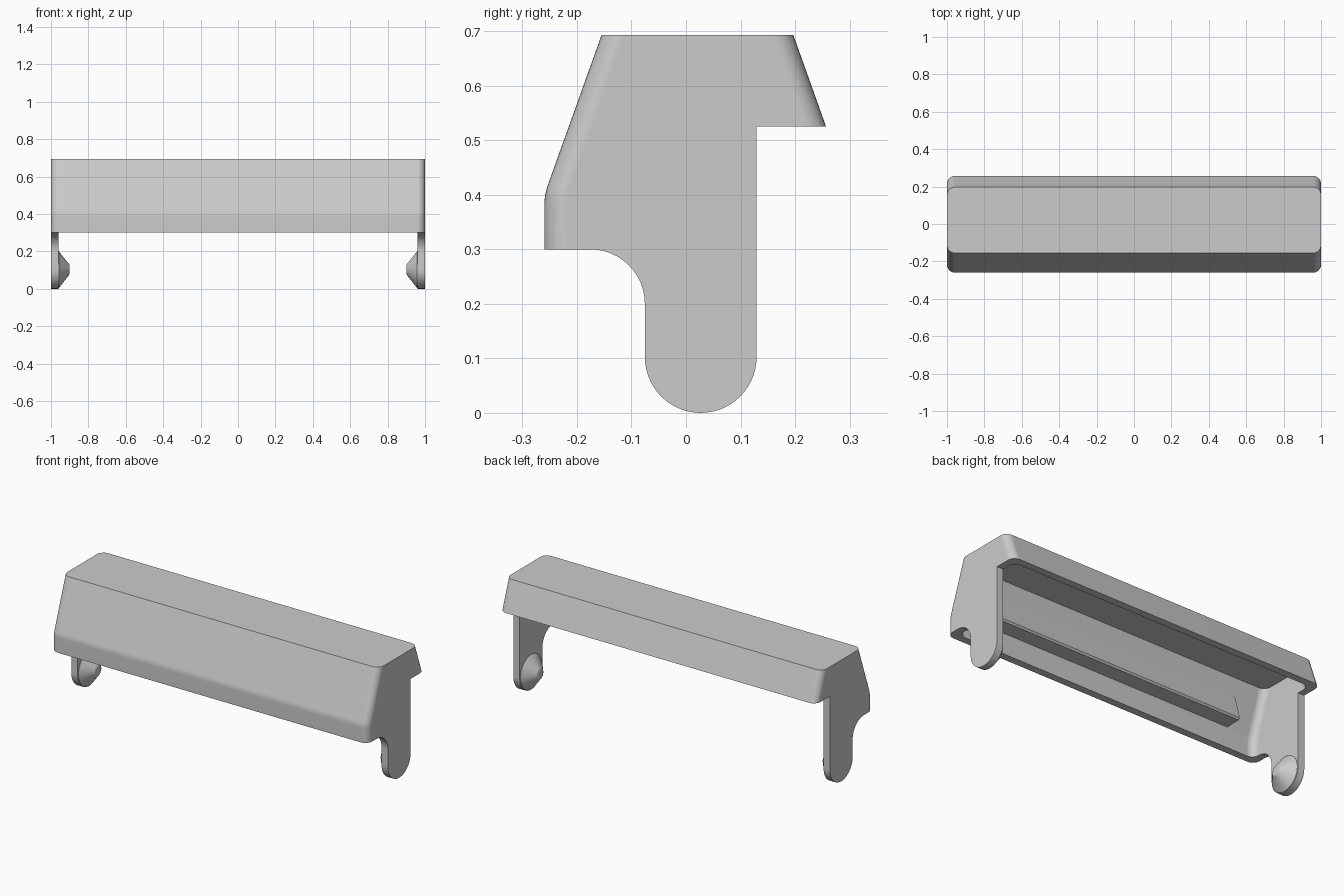
import bpy, bmesh, math

cube = bpy.data.objects.get("Cube")
if cube:
    bpy.data.objects.remove(cube, do_unlink=True)

grey = bpy.data.materials.new("plain grey")
grey.use_nodes = True
colour = (0.6, 0.6, 0.6, 1.0)
grey.diffuse_color = colour
grey.node_tree.nodes["Principled BSDF"].inputs["Base Color"].default_value = colour

TOP, WALL, RADIUS = 0.693, 0.04, 0.042
ARM_Y, ARM_R = 0.027, 0.1025


def finish(name, bm):
    bmesh.ops.recalc_face_normals(bm, faces=bm.faces)
    mesh = bpy.data.meshes.new(name)
    bm.to_mesh(mesh)
    bm.free()
    obj = bpy.data.objects.new(name, mesh)
    bpy.context.collection.objects.link(obj)
    mesh.materials.append(grey)
    return obj


def select(obj):
    bpy.ops.object.select_all(action='DESELECT')
    obj.select_set(True)
    bpy.context.view_layer.objects.active = obj


def smooth(obj, angle=25):
    select(obj)
    bpy.ops.object.shade_smooth_by_angle(angle=math.radians(angle))
    mod = obj.modifiers.new("flat normals", 'WEIGHTED_NORMAL')
    mod.keep_sharp = True


def rounded_rect(x, y0, y1, r, steps=8):
    pts = []
    for cx, cy, start in ((x - r, y1 - r, 0), (r - x, y1 - r, 90),
                          (r - x, y0 + r, 180), (x - r, y0 + r, 270)):
        for i in range(steps + 1):
            a = math.radians(start + 90 * i / steps)
            pts.append((cx + r * math.cos(a), cy + r * math.sin(a)))
    return pts


def hood_solid(name, inset, top, bottom):
    """Tapered block with rounded corners and a soft bend at the front."""
    bm = bmesh.new()
    rings = []
    slant = inset * 1.062
    for z in (bottom, 0.385, 0.4, 0.415, top):
        front = max(-0.26, -0.155 - 0.358 * (TOP - z))
        if z == 0.4:
            front += 0.0015
        back = 0.197 + 0.357 * (TOP - z)
        pts = rounded_rect(1 - inset, front + slant, back - slant, RADIUS)
        rings.append([bm.verts.new((x, y, z)) for x, y in pts])
    for a, b in zip(rings, rings[1:]):
        for i in range(len(a)):
            j = (i + 1) % len(a)
            bm.faces.new((a[i], a[j], b[j], b[i]))
    bm.faces.new(rings[0])
    bm.faces.new(rings[-1])
    return finish(name, bm)


def prism(name, profile, half):
    """Extrude a (y, z) outline along x."""
    bm = bmesh.new()
    face = bm.faces.new([bm.verts.new((-half, y, z)) for y, z in profile])
    ext = bmesh.ops.extrude_face_region(bm, geom=[face])["geom"]
    bmesh.ops.translate(bm, vec=(2 * half, 0, 0),
                        verts=[v for v in ext if isinstance(v, bmesh.types.BMVert)])
    return finish(name, bm)


def arc(cy, cz, r, start, end, steps):
    angles = [math.radians(start + (end - start) * i / steps) for i in range(steps + 1)]
    return [(cy + r * math.cos(a), cz + r * math.sin(a)) for a in angles]


# Hollow hood with end walls that run down into the arms
hood = hood_solid("hood_with_arms", 0.0, TOP, -0.1)
cavity = hood_solid("cavity_cutter", WALL, TOP - WALL, -0.2)
outline = [(-0.5, 1), (-0.5, 0.3)]
outline += arc(-0.1755, 0.2, 0.1, 90, 0, 12)
outline += arc(ARM_Y, ARM_R, ARM_R, 180, 360, 28)
outline += [(ARM_Y + ARM_R, 0.525), (0.7, 0.525), (0.7, 1)]
side = prism("side_outline_cutter", outline, 1.2)

for cutter, operation in ((cavity, 'DIFFERENCE'), (side, 'INTERSECT')):
    cutter.hide_render = True
    mod = hood.modifiers.new("cut", 'BOOLEAN')
    mod.operation = operation
    mod.solver = 'EXACT'
    mod.object = cutter
    select(hood)
    bpy.ops.object.modifier_apply(modifier=mod.name)
    bpy.data.objects.remove(cutter, do_unlink=True)
smooth(hood)

# Wedge-shaped ledge inside the front wall
prism("inner_ledge", [(-0.165, 0.61), (-0.115, 0.425), (-0.123, 0.415),
                      (-0.225, 0.415), (-0.19, 0.54)], 0.785)

# Cone-shaped pivots on the inner faces of the arms
for sign, label in ((1, "left"), (-1, "right")):
    bm = bmesh.new()
    rings = []
    for x, r in ((0.97, 0.0985), (0.958, 0.0985), (0.905, 0.032), (0.9, 0.022)):
        rings.append([bm.verts.new((sign * x, ARM_Y + y, ARM_R + z))
                      for y, z in arc(0, 0, r, 0, 352.5, 47)])
    for a, b in zip(rings, rings[1:]):
        for i in range(48):
            j = (i + 1) % 48
            bm.faces.new((a[i], a[j], b[j], b[i]))
    bm.faces.new(rings[0])
    bm.faces.new(rings[-1])
    smooth(finish(label + "_pivot", bm), 30)
